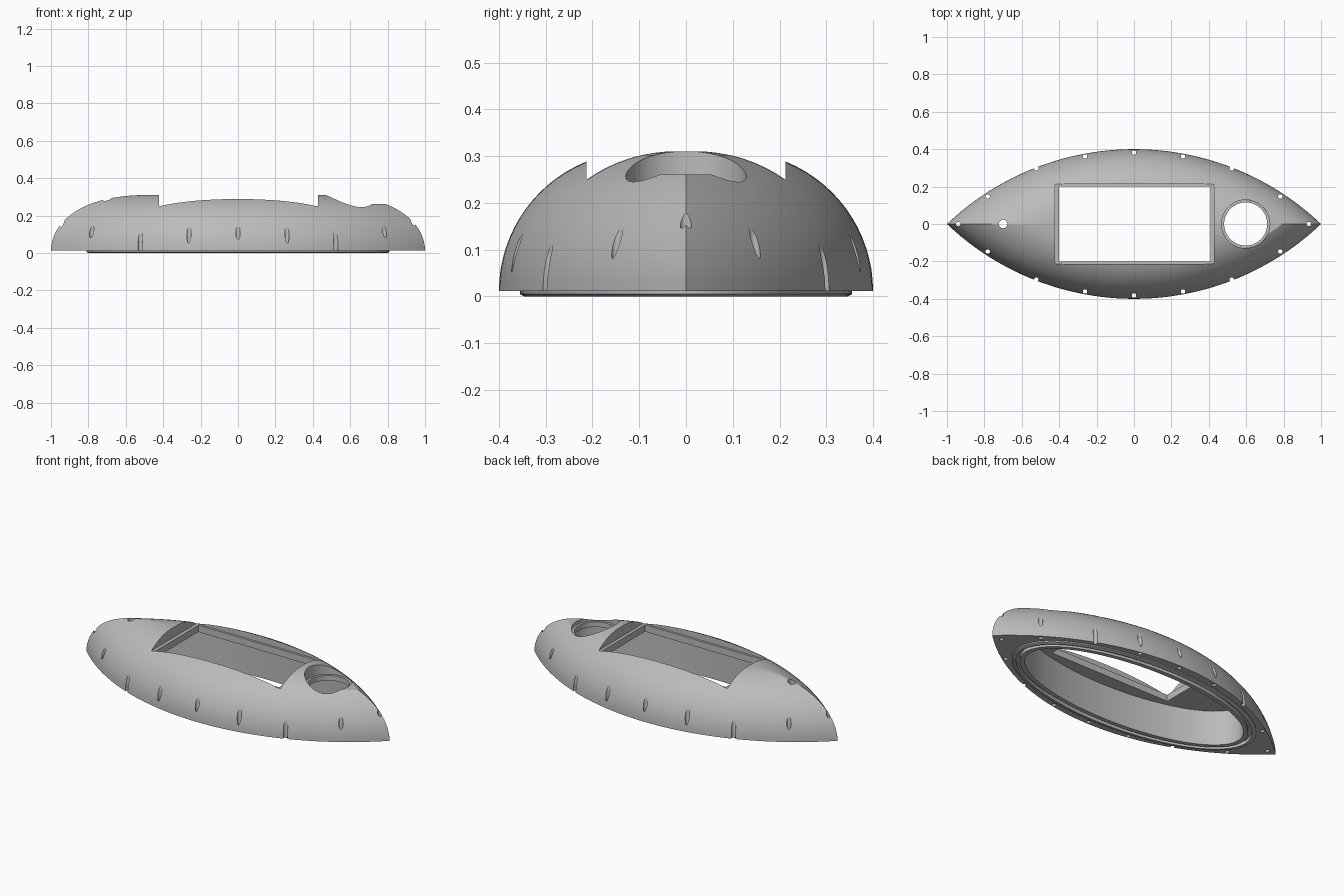
import bpy
import bmesh
from math import sin, cos, pi, sqrt, asin, radians

if "Cube" in bpy.data.objects:
    bpy.data.objects.remove(bpy.data.objects["Cube"])

ARC, OFFSET = 1.45, 1.05      # side arcs of the hull and their centre offset
ROUND, BASE = 0.3, 0.012      # edge rounding radius and underside height

grey = bpy.data.materials.new("plain_grey")
grey.use_nodes = True
colour = (0.5, 0.5, 0.5, 1)
grey.diffuse_color = colour
grey.node_tree.nodes["Principled BSDF"].inputs["Base Color"].default_value = colour


def ellipse(a, b, z, cx=0, cy=0, n=96):
    return [(cx + a * cos(2 * pi * i / n), cy + b * sin(2 * pi * i / n), z) for i in range(n)]


def box_ring(x0, x1, y, z):
    return [(x0, -y, z), (x1, -y, z), (x1, y, z), (x0, y, z)]


def lens(inset, z, n=72):
    """Pointed outline of two mirrored arcs, moved inward by inset."""
    r = ARC - inset
    half = asin(sqrt(r * r - OFFSET * OFFSET) / r)
    ring = []
    for side in (-1, 1):
        for i in range(n):
            t = half * (2 * i / n - 1)
            ring.append((-side * r * sin(t), side * (r * cos(t) - OFFSET), z))
    return ring


def add_loft(bm, rings, closed=False):
    loops = [[bm.verts.new(p) for p in ring] for ring in rings]
    pairs = list(zip(loops, loops[1:]))
    if closed:
        pairs.append((loops[-1], loops[0]))
    else:
        bm.faces.new(loops[0][::-1])
        bm.faces.new(loops[-1])
    for low, high in pairs:
        for i in range(len(low)):
            j = (i + 1) % len(low)
            bm.faces.new((low[i], low[j], high[j], high[i]))


def make(name, lofts, closed=False):
    bm = bmesh.new()
    for rings in lofts:
        add_loft(bm, rings, closed)
    bmesh.ops.recalc_face_normals(bm, faces=bm.faces)
    mesh = bpy.data.meshes.new(name)
    bm.to_mesh(mesh)
    bm.free()
    mesh.materials.append(grey)
    obj = bpy.data.objects.new(name, mesh)
    bpy.context.collection.objects.link(obj)
    return obj


def combine(target, other, operation="DIFFERENCE"):
    other.hide_render = True
    mod = target.modifiers.new(other.name, "BOOLEAN")
    mod.operation, mod.solver, mod.object = operation, "EXACT", other
    bpy.context.view_layer.objects.active = target
    bpy.ops.object.modifier_apply(modifier=mod.name)
    bpy.data.objects.remove(other)


# Rounded hull, stacked from inset outlines
steps = 20
angles = [pi / 2 * i / steps for i in range(steps + 1)]
hull = make("hull_shell", [[lens(ROUND * (1 - cos(t)), BASE + ROUND * sin(t) * 0.995) for t in angles]])

# Raised sealing lip underneath
lip = make("sealing_lip", [[ellipse(0.80, 0.345, 0), ellipse(0.81, 0.355, 0.005), ellipse(0.81, 0.355, 0.03)]])
combine(hull, lip, "UNION")

# Sealing groove in the lip
groove = make("groove", [[ellipse(0.785, 0.332, -0.1), ellipse(0.785, 0.332, 0.02),
                          ellipse(0.762, 0.309, 0.02), ellipse(0.762, 0.309, -0.1)]], closed=True)
combine(hull, groove)

# Inner cavity
combine(hull, make("cavity", [[ellipse(0.735, 0.283, -0.1), ellipse(0.735, 0.283, 0.21)]]))

# Screen window with a shallow ledge
combine(hull, make("window", [[box_ring(-0.402, 0.41, 0.2, 0.1), box_ring(-0.402, 0.41, 0.2, 0.5)]]))
combine(hull, make("window_ledge", [[box_ring(-0.422, 0.428, 0.213, 0.25), box_ring(-0.422, 0.428, 0.213, 0.5)]]))

# Round opening with a counterbore and a flat towards the tip
combine(hull, make("flat", [[box_ring(0.6, 0.95, 0.127, 0.261), box_ring(0.6, 0.95, 0.127, 0.5)]]))
combine(hull, make("counterbore", [[ellipse(0.129, 0.129, z, 0.597) for z in (0.24, 0.5)]]))
combine(hull, make("round_opening", [[ellipse(0.115, 0.115, z, 0.597) for z in (0.1, 0.5)]]))

# Screw holes around the rim and one vent hole
spots = [(0.935, 0), (-0.94, 0), (0, 0.382), (0, -0.382)]
for x, y in ((0.782, 0.147), (0.522, 0.297), (0.262, 0.361)):
    spots += [(sx * x, sy * y) for sx in (-1, 1) for sy in (-1, 1)]
drills = [[ellipse(0.012, 0.012, z, x, y, 20) for z in (-0.1, 0.5)] for x, y in spots]
drills.append([ellipse(0.023, 0.023, z, -0.7, 0, 32) for z in (-0.1, 0.5)])
combine(hull, make("drills", drills))

# Smooth shading with sharp cut edges
bpy.ops.object.select_all(action="DESELECT")
hull.select_set(True)
bpy.context.view_layer.objects.active = hull
bpy.ops.object.shade_smooth_by_angle(angle=radians(30))
